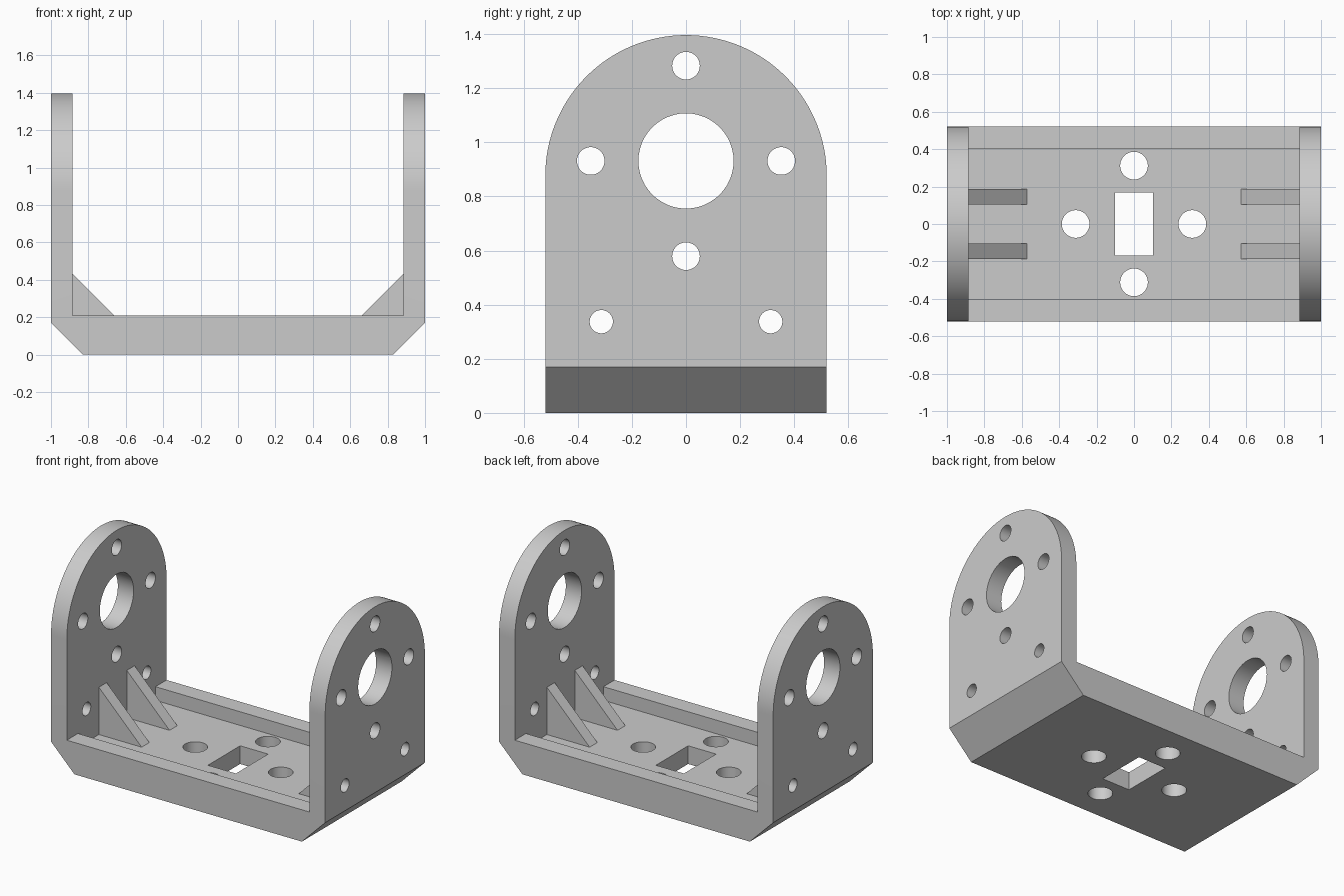
import bpy, bmesh, math

if "Cube" in bpy.data.objects:
    bpy.data.objects.remove(bpy.data.objects["Cube"])

grey = bpy.data.materials.new("light_grey")
grey.diffuse_color = (0.6, 0.6, 0.6, 1)
grey.use_nodes = True
grey.node_tree.nodes["Principled BSDF"].inputs["Base Color"].default_value = grey.diffuse_color


def prism(name, pts, axis, lo, hi):
    """Extrude a 2D profile along an axis; pts use the other two axes in order."""
    place = {"x": lambda a, b, t: (t, a, b),
             "y": lambda a, b, t: (a, t, b),
             "z": lambda a, b, t: (a, b, t)}[axis]
    bm = bmesh.new()
    ends = [[bm.verts.new(place(a, b, t)) for a, b in pts] for t in (lo, hi)]
    bm.faces.new(ends[0])
    bm.faces.new(ends[1][::-1])
    n = len(pts)
    for i in range(n):
        j = (i + 1) % n
        bm.faces.new((ends[0][i], ends[0][j], ends[1][j], ends[1][i]))
    bmesh.ops.recalc_face_normals(bm, faces=bm.faces)
    mesh = bpy.data.meshes.new(name)
    bm.to_mesh(mesh)
    bm.free()
    mesh.materials.append(grey)
    obj = bpy.data.objects.new(name, mesh)
    bpy.context.collection.objects.link(obj)
    return obj


def circle(a, b, r, n=48):
    return [(a + r * math.cos(2 * math.pi * i / n),
             b + r * math.sin(2 * math.pi * i / n)) for i in range(n)]


def rect(a, b):
    return [(-a, -b), (a, -b), (a, b), (-a, b)]


def cut(obj, cutter, operation="DIFFERENCE"):
    mod = obj.modifiers.new("cut", "BOOLEAN")
    mod.operation = operation
    mod.solver = "EXACT"
    mod.object = cutter
    bpy.context.view_layer.objects.active = obj
    bpy.ops.object.modifier_apply(modifier=mod.name)
    bpy.data.objects.remove(cutter)


# Bracket block with chamfered lower corners
frame = prism("bracket_frame", [(-0.83, 0), (0.83, 0), (1, 0.17), (1, 1.5),
                                (-1, 1.5), (-1, 0.17)], "y", -0.7, 0.7)

# Rounded side outline
W, ARCH_Z = 0.52, 0.876
arch = [(W * math.cos(math.pi * i / 64), ARCH_Z + W * math.sin(math.pi * i / 64))
        for i in range(65)]
cut(frame, prism("arch_outline", [(-W, -0.1), (W, -0.1)] + arch, "x", -1.2, 1.2),
    "INTERSECT")

# Space between the cheeks, with a recessed floor between two rims
RIM_Y, RIM_Z, FLOOR_Z, INNER_X = 0.404, 0.21, 0.12, 0.885
cut(frame, prism("channel", [(-0.7, 1.6), (-0.7, RIM_Z), (-RIM_Y, RIM_Z),
                             (-RIM_Y, FLOOR_Z), (RIM_Y, FLOOR_Z), (RIM_Y, RIM_Z),
                             (0.7, RIM_Z), (0.7, 1.6)], "x", -INNER_X, INNER_X))

# Bearing hole and bolt holes through both cheeks
HUB_Z = 0.931
cheek_holes = [(0, HUB_Z, 0.176), (0, HUB_Z + 0.352, 0.051), (0, HUB_Z - 0.352, 0.051),
               (-0.352, HUB_Z, 0.051), (0.352, HUB_Z, 0.051),
               (-0.313, 0.337, 0.043), (0.313, 0.337, 0.043)]
for y, z, r in cheek_holes:
    cut(frame, prism("cheek_hole", circle(y, z, r), "x", -1.2, 1.2))

# Floor holes and central slot
for x, y in ((0.312, 0), (-0.312, 0), (0, 0.312), (0, -0.312)):
    cut(frame, prism("floor_hole", circle(x, y, 0.074), "z", -0.2, 0.4))
cut(frame, prism("floor_slot", rect(0.102, 0.168), "z", -0.2, 0.4))

# Triangular gussets between floor and cheeks
for sx, side in ((-1, "left"), (1, "right")):
    for sy, end in ((-1, "front"), (1, "back")):
        prism(f"gusset_{side}_{end}",
              [(sx * INNER_X, FLOOR_Z), (sx * 0.573, FLOOR_Z), (sx * INNER_X, 0.432)],
              "y", sy * 0.105, sy * 0.186)

# Smooth the curved walls, keep the edges sharp
bpy.ops.object.select_all(action="DESELECT")
frame.select_set(True)
bpy.context.view_layer.objects.active = frame
bpy.ops.object.shade_smooth_by_angle(angle=math.radians(30))
